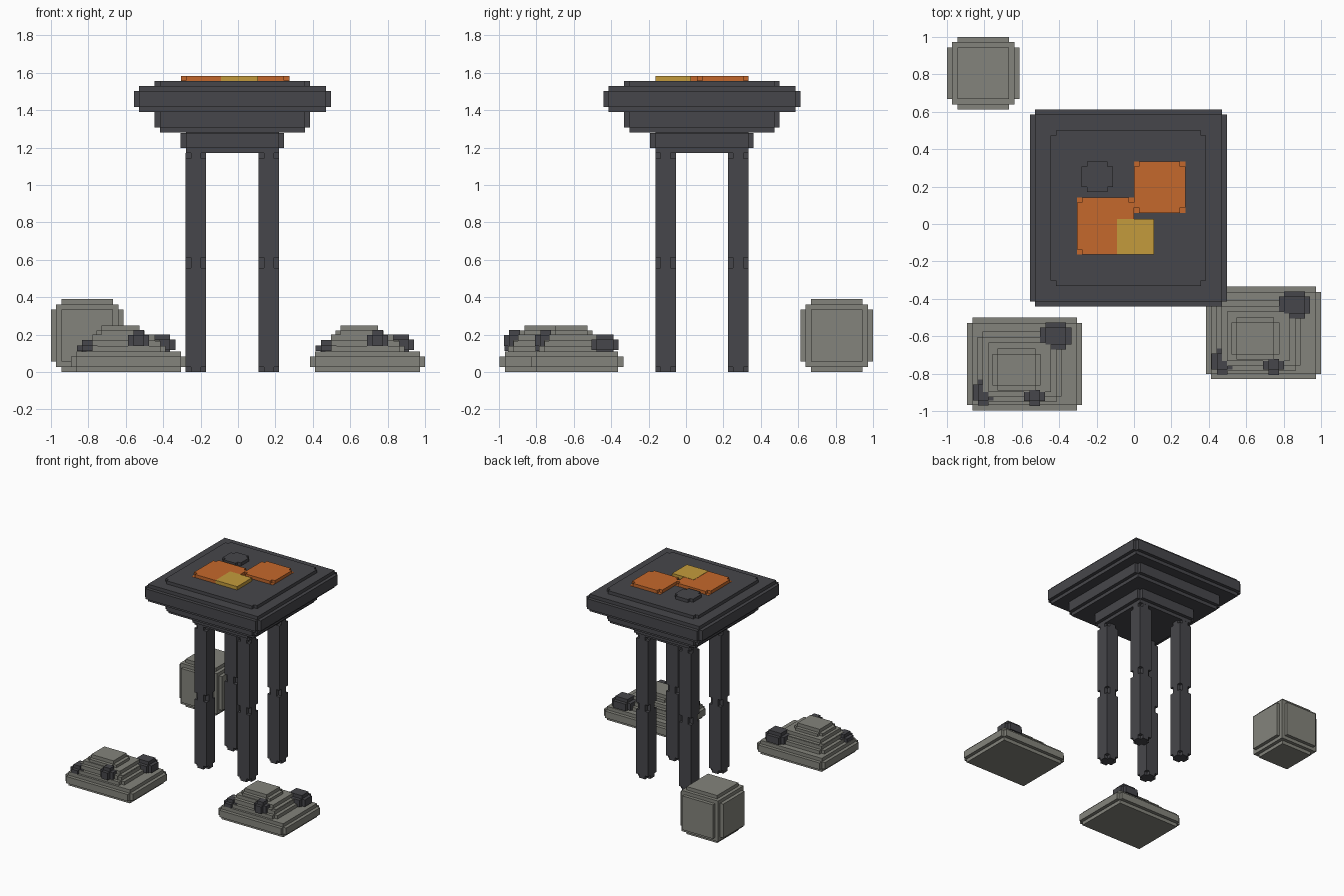
import bpy, bmesh

if "Cube" in bpy.data.objects:
    bpy.data.objects.remove(bpy.data.objects["Cube"], do_unlink=True)

V = 0.0278          # size of one step in the blocky edges
CX, CY = -0.03, 0.085   # centre of the pedestal


def material(name, rgb):
    m = bpy.data.materials.new(name)
    m.use_nodes = True
    color = (*rgb, 1)
    m.diffuse_color = color
    m.node_tree.nodes["Principled BSDF"].inputs["Base Color"].default_value = color
    return m


dark = material("dark_stone", (0.062, 0.062, 0.070))
grey = material("grey_stone", (0.23, 0.23, 0.20))
orange = material("orange", (0.56, 0.14, 0.025))
yellow = material("yellow", (0.55, 0.33, 0.045))


def outline(x0, x1, y0, y1, steps):
    """Rectangle whose corners are cut by a staircase."""
    cx, cy, hx, hy = (x0 + x1) / 2, (y0 + y1) / 2, (x1 - x0) / 2, (y1 - y0) / 2
    corner = []
    for j in range(steps + 1):
        corner.append((hx - j * V, hy - (steps - j) * V))
        if j < steps:
            corner.append((hx - (j + 1) * V, hy - (steps - j) * V))
    points = []
    for sx, sy in ((1, 1), (-1, 1), (-1, -1), (1, -1)):
        run = corner if sx * sy > 0 else corner[::-1]
        points += [(cx + sx * x, cy + sy * y) for x, y in run]
    return points


def stack(name, mat, x0, x1, y0, y1, layers):
    """Prisms piled up; each layer is (bottom, top, inset, corner steps)."""
    bm = bmesh.new()
    for z0, z1, inset, steps in layers:
        pts = outline(x0 + inset, x1 - inset, y0 + inset, y1 - inset, steps)
        low = [bm.verts.new((x, y, z0)) for x, y in pts]
        high = [bm.verts.new((x, y, z1)) for x, y in pts]
        bm.faces.new(low[::-1])
        bm.faces.new(high)
        for i in range(len(pts)):
            k = (i + 1) % len(pts)
            bm.faces.new((low[i], low[k], high[k], high[i]))
    mesh = bpy.data.meshes.new(name)
    bm.to_mesh(mesh)
    bm.free()
    mesh.materials.append(mat)
    obj = bpy.data.objects.new(name, mesh)
    bpy.context.collection.objects.link(obj)
    return obj


def block(name, mat, x0, x1, y0, y1, z0, z1, steps=1):
    """Box with every edge cut back in steps."""
    layers = [(z0 + steps * V, z1 - steps * V, 0, steps)]
    for k in range(steps):
        inset = (steps - k) * V
        layers.append((z0 + k * V, z0 + (k + 1) * V, inset, 0))
        layers.append((z1 - (k + 1) * V, z1 - k * V, inset, 0))
    return stack(name, mat, x0, x1, y0, y1, layers)


def centred(half):
    return CX - half, CX + half, CY - half, CY + half


# Pedestal top
block("neck", dark, *centred(0.277), 1.17, 1.305)
block("lower_tier", dark, *centred(0.416), 1.28, 1.42)
block("main_slab", dark, *centred(0.527), 1.39, 1.53)
stack("upper_plate", dark, *centred(0.416), [(1.51, 1.556, 0, 1)])

# Four legs with nicked corners at the ends and the middle
mid, top = 0.585, 1.17
leg_layers = [(0, V, 0, 1), (V, mid - V, 0, 0), (mid - V, mid + V, 0, 1),
              (mid + V, top - V, 0, 0), (top - V, top, 0, 1)]
for side, sx in (("left", 1), ("right", -1)):
    for end, sy in (("front", -1), ("back", 1)):
        x, y = CX + sx * 0.195, CY + sy * 0.194
        stack(f"{end}_{side}_leg", dark, x - 0.055, x + 0.055,
              y - 0.055, y + 0.055, leg_layers)

# Flat tiles on top
tile_layers = [(1.54, 1.558, 0, 0), (1.558, 1.582, 0, 1)]
stack("front_orange_tile", orange, -0.305, 0, -0.163, 0.142, tile_layers)
stack("back_orange_tile", orange, 0, 0.275, 0.06, 0.335, tile_layers)
stack("yellow_tile", yellow, -0.09, 0.107, -0.164, 0.027, [(1.54, 1.584, 0, 0)])
stack("dark_tile", dark, -0.28, -0.113, 0.17, 0.335, [(1.54, 1.582, 0, 1)])

# Loose stone cube
block("stone_cube", grey, -1, -0.612, 0.612, 1, 0, 0.39, steps=2)

# Two identical rubble piles
PILE = [
    ("base", grey, 0.385, 1.0, -0.83, -0.335, 0, 0.111),
    ("middle", grey, 0.44, 0.89, -0.785, -0.41, 0.08, 0.167),
    ("upper", grey, 0.47, 0.86, -0.76, -0.44, 0.11, 0.2),
    ("cap", grey, 0.52, 0.777, -0.725, -0.5, 0.16, 0.25),
    ("front_rock", dark, 0.69, 0.802, -0.807, -0.695, 0.111, 0.225),
    ("corner_rock", dark, 0.415, 0.527, -0.805, -0.665, 0.085, 0.17),
    ("back_rock", dark, 0.775, 0.942, -0.505, -0.36, 0.09, 0.202),
]
for side, dx, dy in (("left", 0, 0), ("right", -1.277, -0.166)):
    for part, mat, x0, x1, y0, y1, z0, z1 in PILE:
        block(f"{side}_pile_{part}", mat, x0 + dx, x1 + dx, y0 + dy, y1 + dy, z0, z1)
